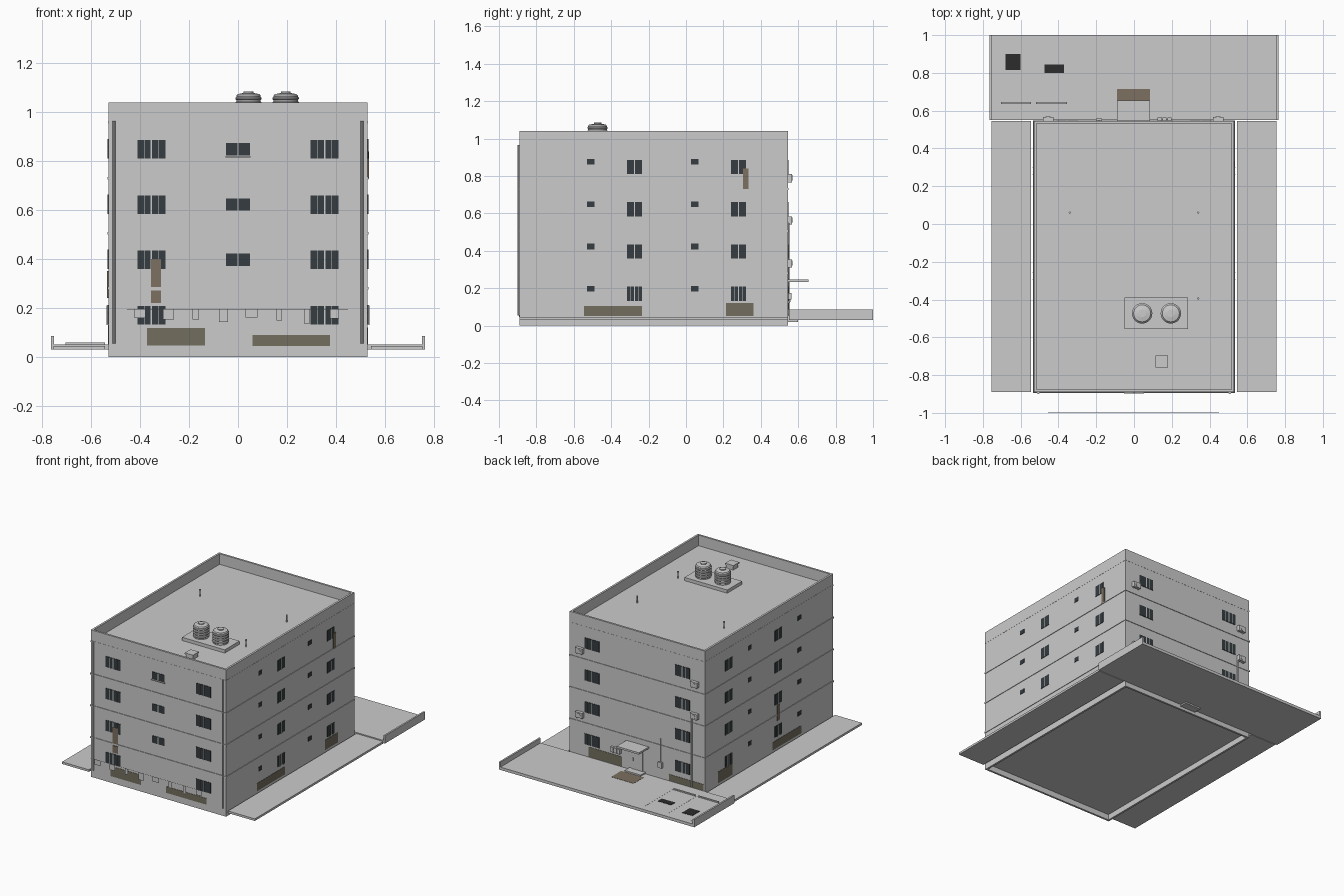
import bpy, bmesh, math
from mathutils import Matrix, Vector

if "Cube" in bpy.data.objects:
    bpy.data.objects.remove(bpy.data.objects["Cube"])

def material(name, rgb):
    m = bpy.data.materials.new(name)
    m.diffuse_color = (*rgb, 1)
    m.use_nodes = True
    m.node_tree.nodes["Principled BSDF"].inputs["Base Color"].default_value = m.diffuse_color
    return m

GLASS = material("dark_glass", (0.035, 0.045, 0.05))
GRIME = material("olive_grime", (0.17, 0.155, 0.11))
RUST = material("brown_stain", (0.2, 0.16, 0.115))
BLACK = material("black_iron", (0.025, 0.025, 0.025))

X, Y0, Y1, H = 0.53, -0.89, 0.545, 1.04      # outer wall faces and parapet top
T, ROOF = 0.014, 0.965

def finish(name, bm, mat=None):
    me = bpy.data.meshes.new(name)
    bm.normal_update()
    bm.to_mesh(me)
    bm.free()
    ob = bpy.data.objects.new(name, me)
    bpy.context.collection.objects.link(ob)
    if mat:
        me.materials.append(mat)
    return ob

def boxes(name, items, mat=None):
    """One object from (x0, x1, y0, y1, z0, z1) boxes."""
    bm = bmesh.new()
    for x0, x1, y0, y1, z0, z1 in items:
        c = Vector((x0 + x1, y0 + y1, z0 + z1)) / 2
        s = Matrix.Diagonal((abs(x1 - x0), abs(y1 - y0), abs(z1 - z0), 1))
        bmesh.ops.create_cube(bm, size=1, matrix=Matrix.Translation(c) @ s)
    return finish(name, bm, mat)

def on_wall(wall, u0, u1, z0, z1, d1, d0=-0.002):
    """Box lying on an outside wall, standing out by d1."""
    if wall == "front":
        return (u0, u1, Y0 - d1, Y0 - d0, z0, z1)
    if wall == "back":
        return (u0, u1, Y1 + d0, Y1 + d1, z0, z1)
    s = 1 if wall == "right" else -1
    return (s * (X + d0), s * (X + d1), u0, u1, z0, z1)

def lathe(name, profile, loc, sides=24):
    bm = bmesh.new()
    rings = [[bm.verts.new((loc[0] + r * math.cos(a), loc[1] + r * math.sin(a), loc[2] + z))
              for a in [2 * math.pi * i / sides for i in range(sides)]] for r, z in profile]
    for a, b in zip(rings, rings[1:]):
        for i in range(sides):
            j = (i + 1) % sides
            bm.faces.new((a[i], a[j], b[j], b[i]))
    bm.faces.new(rings[0][::-1])
    bm.faces.new(rings[-1])
    ob = finish(name, bm)
    for p in ob.data.polygons:
        p.use_smooth = len(p.vertices) == 4
    ob.data.set_sharp_from_angle(angle=math.radians(35))
    return ob

def rod(name, x, y, z0, z1, r, sides=10):
    return lathe(name, [(r, 0), (r, z1 - z0)], (x, y, z0), sides)

# Building shell: walls running up into the parapet, floor and roof slabs
boxes("outer_walls", [(-X, X, Y0, Y0 + T, 0, H), (-X, X, Y1 - T, Y1, 0, H),
                      (-X, -X + T, Y0 + T, Y1 - T, 0, H), (X - T, X, Y0 + T, Y1 - T, 0, H)])
boxes("ground_slab", [(-X + T, X - T, Y0 + T, Y1 - T, 0.04, 0.055)])
boxes("roof_slab", [(-X + T, X - T, Y0 + T, Y1 - T, ROOF - 0.02, ROOF)])

# Thin belts at each floor line and under the parapet
for i, z in enumerate((0.28, 0.505, 0.73, 0.96)):
    p = 0.004 if i < 3 else 0.001
    belt = []
    for w in ("front", "back", "right", "left"):
        ends = (-X - p, X + p) if w in ("front", "back") else (Y0, Y1)
        belt.append(on_wall(w, *ends, z - 0.005, z + 0.005, p, 0))
    boxes(f"floor_belt_{i}", belt)

# Windows: dark panes with pale mullion and sill
def windows(wall, specs):
    panes, frames = [], []
    for u, z, w, h, split in specs:
        a, b, lo, hi = u - w / 2, u + w / 2, z - h / 2, z + h / 2
        if split:
            panes += [on_wall(wall, a, u - 0.003, lo, hi, 0.003),
                      on_wall(wall, u + 0.003, b, lo, hi, 0.003)]
            frames.append(on_wall(wall, u - 0.003, u + 0.003, lo, hi, 0.004))
            for k in (0.25, 0.75):
                if w > 0.1:
                    m = a + w * k
                    frames.append(on_wall(wall, m - 0.001, m + 0.001, lo, hi, 0.004))
        else:
            panes.append(on_wall(wall, a, b, lo, hi, 0.003))
    boxes(f"{wall}_window_panes", panes, GLASS)
    boxes(f"{wall}_window_frames", frames)

FLOORS = [0.17 + 0.226 * i for i in range(4)]
pair = [(s * 0.354, z, 0.115, 0.076, True) for z in FLOORS for s in (-1, 1)]
windows("back", pair)
windows("front", pair + [(0, z + 0.001, 0.098, 0.05, True) for z in FLOORS[1:]])
side = [(u, z, 0.08, 0.076, True) for z in FLOORS for u in (-0.275, 0.28)]
side += [(u, z + 0.027, 0.04, 0.03, False) for z in FLOORS for u in (-0.51, 0.046)]
windows("right", side)
windows("left", side)
boxes("front_stair_sill", [on_wall("front", -0.052, 0.052, 0.815, 0.821, 0.008)])
boxes("ground_window_bars", [on_wall(w, u + k - 0.0012, u + k + 0.0012, 0.13, 0.21, 0.008, 0.004)
                             for w in ("right", "left") for u in (-0.275, 0.28)
                             for k in (-0.02, 0.02)])

# Grime along the base and brown streaks on the walls
boxes("base_grime", [on_wall(*g, 0.002) for g in (
    ("front", -0.373, -0.135, 0.047, 0.118), ("front", 0.06, 0.377, 0.045, 0.09),
    ("right", -0.545, -0.235, 0.05, 0.105), ("right", 0.215, 0.36, 0.05, 0.12),
    ("back", 0.12, 0.38, 0.05, 0.12), ("back", -0.52, -0.25, 0.05, 0.095),
    ("left", 0.24, 0.40, 0.05, 0.13), ("left", -0.53, -0.21, 0.05, 0.105))], GRIME)
boxes("wall_streaks", [on_wall(*g, 0.005) for g in (
    ("front", -0.355, -0.315, 0.22, 0.27), ("front", -0.355, -0.315, 0.285, 0.40),
    ("right", 0.305, 0.333, 0.73, 0.84), ("left", -0.29, -0.26, 0.24, 0.35))], RUST)

# Downpipes
for s, n in ((-1, "left"), (1, "right")):
    rod(f"front_downpipe_{n}", s * 0.507, Y0 - 0.005, 0.055, 0.965, 0.006)
rod("back_drain_pipe", -0.43, Y1 + 0.004, 0.05, 0.55, 0.004)

# Clothes line with laundry in front of the building
boxes("clothes_line", [(-0.455, 0.45, -1, -0.999, 0.193, 0.1945)])
laundry = [(-0.40, .045, .035), (-0.285, .045, .041), (-0.173, .025, .041), (-0.06, .037, .05),
           (0.055, .05, .033), (0.168, .022, .045), (0.282, .024, .057), (0.395, .038, .037)]
boxes("laundry", [(x - w / 2, x + w / 2, -1, -0.999, 0.193 - h, 0.193) for x, w, h in laundry])

# Paving: side alleys and rear yard with low kerb walls
boxes("side_alleys", [(s * 0.545, s * 0.755, Y0, Y1, 0.03, 0.045) for s in (-1, 1)])
boxes("rear_yard", [(-0.755, 0.755, 0.55, 1.0, 0.03, 0.05)])
boxes("yard_kerbs", [(s * 0.753, s * 0.765, 0.55, 1.0, 0.03, 0.085) for s in (-1, 1)])
boxes("wheel_stops", [(-0.705, -0.545, 0.635, 0.645, 0.05, 0.058),
                      (-0.52, -0.355, 0.635, 0.645, 0.05, 0.058)])
boxes("parking_lines", [(x - 0.002, x + 0.002, 0.63, 0.97, 0.05, 0.0508)
                        for x in (-0.715, -0.53, -0.345)])
boxes("yard_grates", [(-0.68, -0.60, 0.815, 0.90, 0.05, 0.052),
                      (-0.475, -0.37, 0.80, 0.845, 0.05, 0.052)], BLACK)

# Rear entrance
boxes("entrance_canopy", [(-0.09, 0.085, Y1, 0.655, 0.232, 0.245)])
boxes("entrance_door", [on_wall("back", -0.045, 0.04, 0.055, 0.205, 0.006)])
boxes("door_handle", [on_wall("back", 0.024, 0.03, 0.12, 0.14, 0.012)])
boxes("entrance_step", [(-0.065, 0.06, Y1, 0.60, 0.02, 0.06)])
boxes("ground_stain", [(-0.09, 0.085, 0.605, 0.715, 0.05, 0.0515)], RUST)
boxes("mail_boxes", [on_wall("back", x, x + 0.022, 0.14, 0.175, 0.018)
                     for x in (0.125, 0.151, 0.177)])
rod("meter_conduit", -0.185, Y1 + 0.004, 0.12, 0.33, 0.003)
boxes("meter_box", [on_wall("back", -0.2, -0.17, 0.125, 0.165, 0.014)])

# Air conditioners with bracket and fan ring
for i, (x, z) in enumerate(((0.445, 0.79), (0.445, 0.335), (-0.455, 0.79), (-0.455, 0.565))):
    boxes(f"air_conditioner_{i}", [on_wall("back", x - 0.028, x + 0.028, z - 0.019, z + 0.019, 0.022),
                                   on_wall("back", x - 0.02, x - 0.016, z - 0.024, z - 0.019, 0.022),
                                   on_wall("back", x + 0.016, x + 0.02, z - 0.024, z - 0.019, 0.022)])
    bm = bmesh.new()
    bmesh.ops.create_cone(bm, cap_ends=True, segments=16, radius1=0.014, radius2=0.014, depth=0.003,
                          matrix=Matrix.Translation((x, Y1 + 0.023, z)) @ Matrix.Rotation(math.pi / 2, 4, 'X'))
    finish(f"fan_cover_{i}", bm)

# Roof: tank platform, ribbed water tanks, hatch and vent poles
boxes("tank_platform", [(-0.05, 0.285, -0.555, -0.39, ROOF, 0.988)])
tank = [(0.05, 0)]
for k in range(4):
    z = 0.008 + k * 0.018
    tank += [(0.05, z), (0.054, z + 0.004), (0.054, z + 0.009), (0.05, z + 0.013)]
tank += [(0.05, 0.079), (0.045, 0.086), (0.02, 0.091), (0.02, 0.097), (0.014, 0.097)]
for n, x in (("left", 0.043), ("right", 0.195)):
    lathe(f"water_tank_{n}", tank, (x, -0.473, 0.988), 28)
boxes("roof_hatch", [(0.12, 0.175, -0.755, -0.70, ROOF, 0.99), (0.115, 0.18, -0.76, -0.695, 0.99, 1.0)])
for i, (x, y) in enumerate(((-0.34, 0.06), (0.34, 0.06), (0.34, -0.395))):
    lathe(f"vent_pole_{i}", [(0.004, 0), (0.004, 0.04), (0.006, 0.042), (0.006, 0.05)], (x, y, ROOF), 8)
